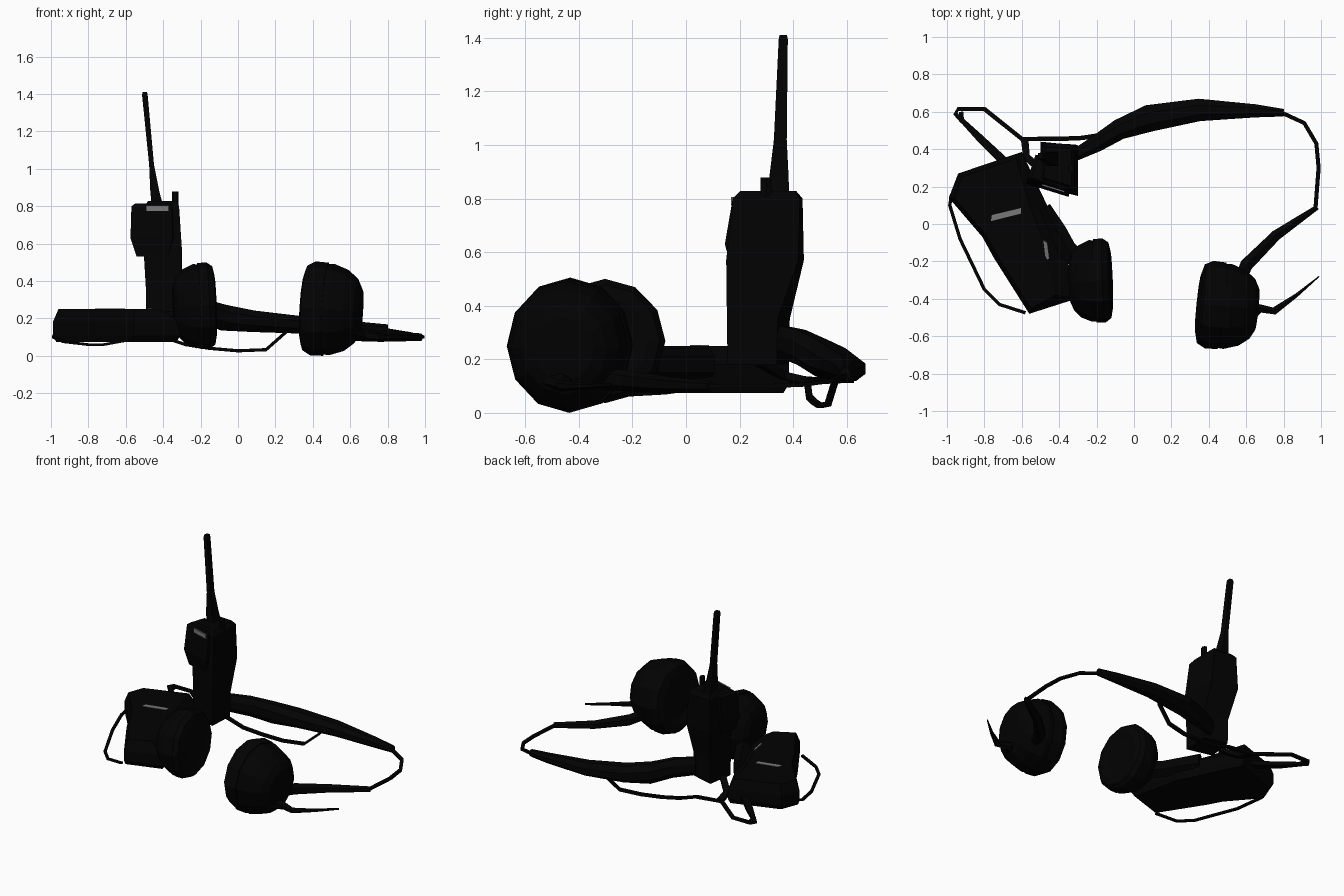
import bpy, bmesh, math
from mathutils import Vector


def material(name, v):
    m = bpy.data.materials.new(name)
    m.diffuse_color = (v, v, v, 1)
    return m


BLACK = material("matte black", 0.0005)
RUBBER = material("soft black", 0.0007)
GREY = material("label grey", 0.19)


def loft(name, rings, mat):
    """Skin a list of equal-sized point rings and cap both ends."""
    bm = bmesh.new()
    rows = [[bm.verts.new(p) for p in r] for r in rings]
    n = len(rows[0])
    for a, b in zip(rows, rows[1:]):
        for i in range(n):
            j = (i + 1) % n
            bm.faces.new((a[i], a[j], b[j], b[i]))
    bm.faces.new(rows[0][::-1])
    bm.faces.new(rows[-1])
    bmesh.ops.recalc_face_normals(bm, faces=bm.faces)
    me = bpy.data.meshes.new(name)
    bm.to_mesh(me)
    bm.free()
    me.materials.append(mat)
    ob = bpy.data.objects.new(name, me)
    bpy.context.collection.objects.link(ob)
    return ob


def prism(name, layers, mat):
    """Layers of (z, scale, outline), each outline scaled about its centre."""
    rings = []
    for z, s, pts in layers:
        cx = sum(p[0] for p in pts) / len(pts)
        cy = sum(p[1] for p in pts) / len(pts)
        rings.append([(cx + (x - cx) * s, cy + (y - cy) * s, z) for x, y in pts])
    return loft(name, rings, mat)


def sweep(name, path, mat, sides=6):
    """Path of (x, y, z, half width, half height), swept level with the ground."""
    rings = []
    for i, p in enumerate(path):
        a, b = path[max(i - 1, 0)], path[min(i + 1, len(path) - 1)]
        t = Vector((b[0] - a[0], b[1] - a[1], 0)).normalized()
        side = Vector((-t.y, t.x, 0))
        ring = []
        for k in range(sides):
            q = 2 * math.pi * (k + 0.5) / sides
            ring.append(Vector(p[:3]) + side * (p[3] * math.cos(q) / math.cos(math.pi / sides))
                        + Vector((0, 0, p[4] * math.sin(q))))
        rings.append(ring)
    return loft(name, rings, mat)


def cable(name, pts, r):
    return sweep(name, [(*p, r, r) for p in pts], BLACK, 4)


def cup(name, centre, normal, ry, rz, depth):
    """Ear cup: cushion half and shell half, turned around the outward axis."""
    c, n = Vector(centre), Vector(normal).normalized()
    side = n.cross(Vector((0, 0, 1))).normalized()
    up = side.cross(n)

    def rings(profile):
        return [[c + n * (d * depth) + side * (ry * r * math.cos(k * math.pi / 6))
                 + up * (rz * r * math.sin(k * math.pi / 6)) for k in range(12)]
                for d, r in profile]
    loft(name + "_cushion", rings([(0.05, 0.5), (0, 0.7), (0.04, 0.9), (0.18, 1), (0.4, 0.99)]), RUBBER)
    loft(name + "_shell", rings([(0.38, 0.96), (0.5, 0.97), (0.75, 0.86), (0.92, 0.68), (1, 0.48)]), BLACK)


# ear cups
cup("right_ear_cup", (0.345, -0.425, 0.257), (0.98, -0.10, -0.06), 0.235, 0.252, 0.315)
cup("left_ear_cup", (-0.12, -0.30, 0.27), (-0.99, -0.04, -0.04), 0.225, 0.232, 0.225)

# padded headband
sweep("headband", [(-0.33, 0.36, 0.265, 0.03, 0.065), (-0.2, 0.43, 0.245, 0.045, 0.07),
                   (-0.08, 0.505, 0.205, 0.055, 0.075), (0.08, 0.565, 0.185, 0.072, 0.062),
                   (0.35, 0.61, 0.165, 0.06, 0.05), (0.65, 0.605, 0.15, 0.035, 0.035),
                   (0.8, 0.595, 0.145, 0.02, 0.025)], RUBBER, 8)

# headband wire and arms leading to the cups
cable("headband_wire", [(0.79, 0.595, 0.14), (0.91, 0.54, 0.12), (0.975, 0.43, 0.105),
                        (0.987, 0.3, 0.1), (0.97, 0.08, 0.1)], 0.011)
sweep("right_arm", [(0.98, 0.09, 0.1, 0.013, 0.02), (0.76, -0.06, 0.105, 0.028, 0.03),
                    (0.6, -0.22, 0.12, 0.035, 0.04), (0.56, -0.32, 0.13, 0.03, 0.04)], BLACK)
sweep("left_arm", [(-0.26, -0.24, 0.18, 0.05, 0.06), (-0.36, -0.13, 0.18, 0.05, 0.06),
                   (-0.41, -0.04, 0.18, 0.05, 0.06), (-0.48, 0.09, 0.18, 0.035, 0.06)], BLACK)

# microphone boom
sweep("microphone_boom", [(0.60, -0.52, 0.13, 0.03, 0.035), (0.67, -0.45, 0.11, 0.025, 0.03),
                          (0.75, -0.465, 0.1, 0.02, 0.02), (0.87, -0.38, 0.1, 0.01, 0.012),
                          (0.99, -0.28, 0.105, 0.003, 0.007)], BLACK)

# pouch lying flat, its right shoulder sloping down
outline = [(-0.99, 0.14), (-0.94, 0.27), (-0.60, 0.385), (-0.455, 0.08), (-0.39, -0.05),
           (-0.31, -0.40), (-0.56, -0.48), (-0.75, -0.18), (-0.81, -0.07)]
crown = [(-0.96, 0.14), (-0.92, 0.25), (-0.63, 0.35), (-0.555, 0.09), (-0.50, -0.05),
         (-0.42, -0.38), (-0.55, -0.45), (-0.73, -0.17), (-0.79, -0.06)]
prism("pouch", [(0.075, 0.95, outline), (0.11, 1, outline), (0.18, 1, outline),
                (0.25, 1, crown)], BLACK)
prism("pouch_label", [(z, 1, [(-0.765, 0.015), (-0.605, 0.055), (-0.605, 0.085), (-0.76, 0.048)])
                      for z in (0.248, 0.253)], GREY)
loft("small_label", [[(-0.485, -0.085, 0.248 + d), (-0.475, -0.17, 0.25 + d), (-0.465, -0.19, 0.25 + d),
                      (-0.452, -0.185, 0.243 + d), (-0.463, -0.10, 0.238 + d)]
                     for d in (-0.003, 0.006)], GREY)

# standing radio
low = [(-0.49, 0.20), (-0.31, 0.155), (-0.30, 0.34), (-0.46, 0.385)]
mid = [(-0.505, 0.21), (-0.30, 0.15), (-0.30, 0.42), (-0.50, 0.44)]
top = [(-0.50, 0.23), (-0.315, 0.175), (-0.315, 0.425), (-0.49, 0.435)]
prism("radio_body", [(0.18, 1, low), (0.35, 1.02, low), (0.57, 1, mid), (0.8, 1, top),
                     (0.828, 0.8, top)], BLACK)
block = [(-0.575, 0.215), (-0.35, 0.145), (-0.32, 0.30), (-0.53, 0.35)]
back = [(x, y + 0.025) for x, y in block]
prism("radio_front_unit", [(0.53, 0.75, block), (0.63, 1, block), (0.8, 0.96, back),
                           (0.815, 0.8, back)], BLACK)
p, q = Vector((-0.49, 0.214, 0)), Vector((-0.37, 0.177, 0))
out = Vector((-0.3, -0.95, 0)) * 0.009
loft("radio_label", [[v + o + Vector((0, 0, z)) for v, z in
                      ((p, 0.775), (q, 0.775), (q, 0.805), (p, 0.805))]
                     for o in (Vector(), out)], GREY)

# antenna and knob
loft("antenna", [[(x + a * w, y + b * d, z) for a, b in ((-1, -1), (1, -1), (1, 1), (-1, 1))]
                 for x, y, z, w, d in ((-0.432, 0.347, 0.81, 0.03, 0.038), (-0.445, 0.347, 0.88, 0.024, 0.036),
                                       (-0.462, 0.352, 1.02, 0.013, 0.024), (-0.498, 0.363, 1.395, 0.015, 0.017),
                                       (-0.498, 0.363, 1.41, 0.012, 0.014))], BLACK)
knob = [(-0.336 + 0.018 * math.cos(k * math.pi / 3), 0.298 + 0.024 * math.sin(k * math.pi / 3)) for k in range(6)]
prism("radio_knob", [(0.8, 1, knob), (0.878, 0.95, knob)], BLACK)

# loose cables
sweep("back_strap", [(-0.70, 0.34, 0.13, 0.024, 0.02), (-0.83, 0.465, 0.12, 0.02, 0.02),
                     (-0.92, 0.555, 0.12, 0.013, 0.014), (-0.925, 0.60, 0.12, 0.012, 0.012)], BLACK, 4)
cable("back_cable", [(-0.915, 0.545, 0.12), (-0.955, 0.59, 0.12), (-0.94, 0.615, 0.12),
                     (-0.80, 0.615, 0.12), (-0.60, 0.455, 0.12), (-0.40, 0.455, 0.1), (-0.28, 0.46, 0.06),
                     (-0.15, 0.48, 0.04), (0, 0.5, 0.027), (0.15, 0.53, 0.033), (0.26, 0.56, 0.13)], 0.012)
cable("radio_cable", [(-0.585, 0.455, 0.12), (-0.575, 0.36, 0.14), (-0.48, 0.27, 0.19)], 0.02)
cable("side_cable", [(-0.975, 0.16, 0.12), (-0.985, 0.10, 0.1), (-0.93, -0.08, 0.075), (-0.8, -0.35, 0.06),
                     (-0.72, -0.43, 0.06), (-0.58, -0.475, 0.085)], 0.009)
